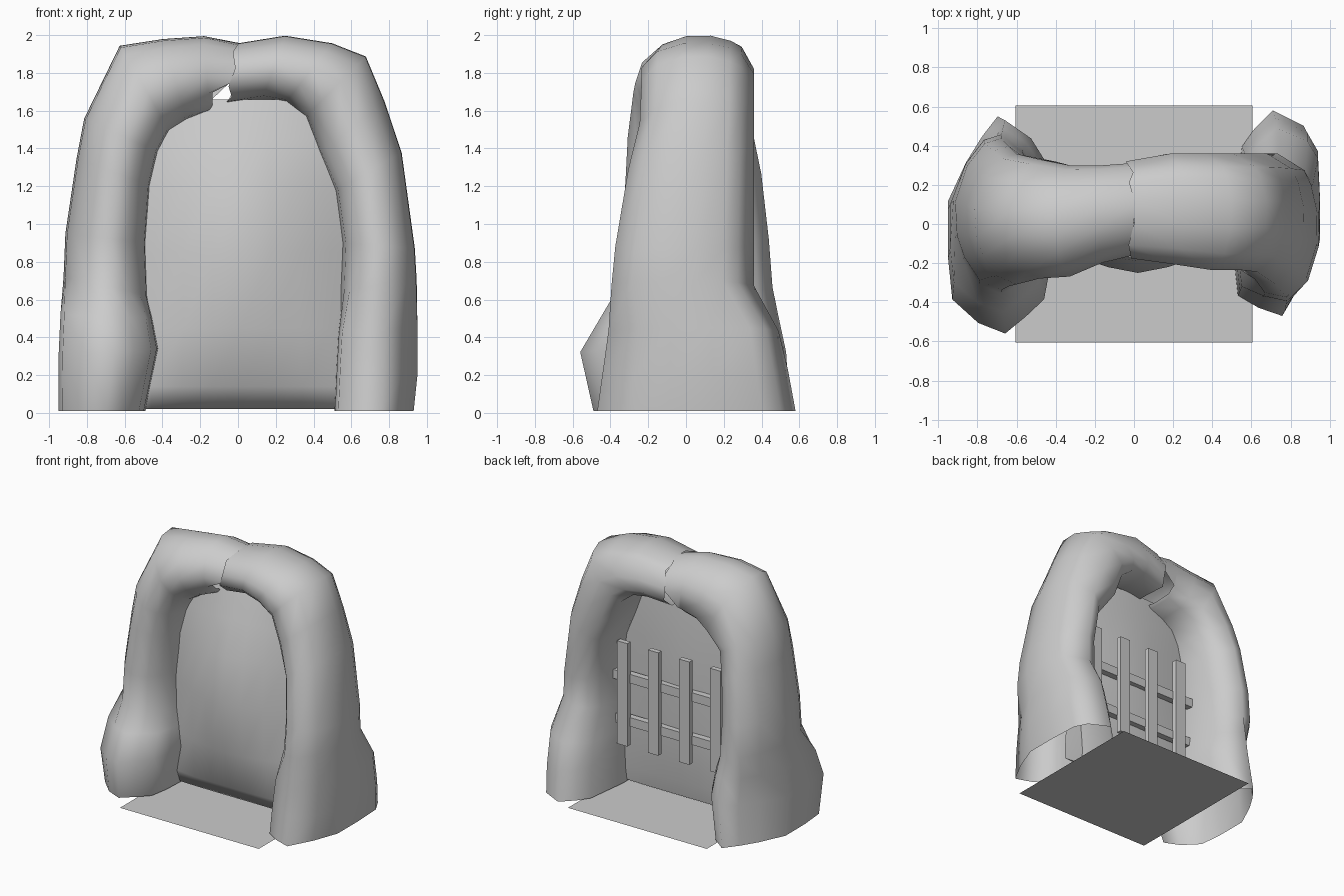
import bpy, bmesh, math
from mathutils import Vector

old = bpy.data.objects.get("Cube")
if old:
    bpy.data.objects.remove(old, do_unlink=True)

stone = bpy.data.materials.new("plain_grey")
stone.use_nodes = True
grey = (0.6, 0.6, 0.6, 1)
stone.diffuse_color = grey
stone.node_tree.nodes["Principled BSDF"].inputs["Base Color"].default_value = grey


def finish(bm, name, smooth=None):
    """Turn a bmesh into a named grey object, optionally smooth shaded."""
    bmesh.ops.recalc_face_normals(bm, faces=bm.faces)
    mesh = bpy.data.meshes.new(name)
    bm.to_mesh(mesh)
    bm.free()
    mesh.materials.append(stone)
    obj = bpy.data.objects.new(name, mesh)
    bpy.context.collection.objects.link(obj)
    if smooth:
        bpy.ops.object.select_all(action='DESELECT')
        obj.select_set(True)
        bpy.context.view_layer.objects.active = obj
        bpy.ops.object.shade_smooth_by_angle(angle=math.radians(smooth))


def skin(bm, loops):
    """Join matching closed loops of points with quads."""
    rows = [[bm.verts.new(p) for p in loop] for loop in loops]
    for low, high in zip(rows, rows[1:]):
        n = len(low)
        for i in range(n):
            j = (i + 1) % n
            bm.faces.new((low[i], low[j], high[j], high[i]))
    return rows


def arch_half(name, foot, rings, roundness, notch=None):
    """Tube through rings of (inner x, inner z, outer x, outer z, front y, back y).

    The foot section runs inner to outer, then front to back, from -1 to 1."""
    loops = []
    for ix, iz, ox, oz, front, back in rings:
        inner, outer = Vector((ix, 0, iz)), Vector((ox, 0, oz))
        mid = (inner + outer) / 2 + Vector((0, (front + back) / 2, 0))
        arm, depth = (outer - inner) / 2, Vector((0, (back - front) / 2, 0))
        loop = []
        for u, v in foot:
            # Irregular feet, rounded legs, crown with a squarer lower back edge
            if oz > .6:
                p = roundness if u > 0 else 5 if oz > 1.6 and v > 0 else 2
                d = (abs(u) ** p + abs(v) ** p) ** (1 / p)
                u, v = u / d, v / d
            loop.append(mid + arm * u + depth * v)
        loops.append(loop)
    # Broken, ragged end at the crown
    for k, p in enumerate(loops[-1]):
        p.x += 0.012 * (-1) ** k
        if notch and p.z < 1.73:
            p.x = notch
    bm = bmesh.new()
    skin(bm, loops)
    finish(bm, name, 100)


# Two halves of the stone arch, open at foot and crown
arch_half("arch_right_half", [
    (1, .17), (.6, .55), (.25, .8), (-.1, 1), (-.6, .83), (-.87, .62), (-1, 0),
    (-.96, -.4), (-.85, -.68), (-.5, -.84), (-.1, -1), (.42, -.9), (.92, -.68), (1, -.3),
], [
    (-.49, .01, -.95, .01, -.49, .55),
    (-.42, .34, -.95, .3, -.56, .53),
    (-.45, .5, -.94, .52, -.45, .49),
    (-.47, .62, -.93, .72, -.36, .46),
    (-.48, .9, -.92, .95, -.34, .44),
    (-.46, 1.2, -.86, 1.35, -.32, .4),
    (-.42, 1.38, -.82, 1.56, -.31, .36),
    (-.36, 1.49, -.63, 1.95, -.28, .33),
    (-.27, 1.55, -.4, 1.985, -.27, .3),
    (-.15, 1.59, -.18, 2, -.2, .3),
    (-.03, 1.61, .01, 1.96, -.16, .31),
], roundness=1.7, notch=-.135)

arch_half("arch_left_half", [
    (1, .2), (.95, .66), (.7, .85), (-.05, 1), (-.5, .82), (-.8, .65), (-1, 0),
    (-.98, -.5), (-.9, -.8), (-.4, -.92), (.18, -1), (.65, -.65), (1, -.27),
], [
    (.51, .01, .93, .01, -.47, .58),
    (.52, .25, .95, .2, -.44, .54),
    (.53, .42, .95, .45, -.41, .49),
    (.54, .65, .95, .7, -.4, .36),
    (.55, .9, .94, .87, -.38, .36),
    (.51, 1.17, .87, 1.38, -.31, .36),
    (.42, 1.37, .78, 1.65, -.25, .36),
    (.35, 1.56, .68, 1.89, -.24, .36),
    (.25, 1.64, .5, 1.96, -.24, .36),
    (.13, 1.66, .25, 2, -.21, .36),
    (-.05, 1.63, -.01, 1.96, -.18, .32),
], roundness=2)

# Bulging panel that fills the opening: height, half width, front y, back y, fullness
EDGE = -.01
panel_rows = [
    (.02, .64, -.03, .01, 5),
    (.14, .64, -.12, .03, 5),
    (.45, .62, -.2, .05, 2),
    (.85, .62, -.25, .06, 1.5),
    (1.2, .58, -.19, .05, 1.5),
    (1.45, .52, -.1, .03, 2),
    (1.66, .36, -.02, .01, 2),
]
steps = [i / 4 for i in range(-4, 5)]
loops = []
for z, half, front, back, full in panel_rows:
    def bulge(s, y):
        return Vector((.02 + half * s, EDGE + (y - EDGE) * (1 - abs(s) ** full), z))
    loops.append([bulge(s, front) for s in steps]
                 + [bulge(s, back) for s in steps[-2:0:-1]])
bm = bmesh.new()
rows = skin(bm, loops)
bm.faces.new(rows[0])
bm.faces.new(rows[-1])
finish(bm, "door_panel", 60)


# Wooden lattice behind the panel
def bar(name, center, size):
    bm = bmesh.new()
    bmesh.ops.create_cube(bm, size=1)
    for v in bm.verts:
        v.co = Vector(c + a * b for c, a, b in zip(center, v.co, size))
    finish(bm, name)


for i in range(4):
    bar(f"lattice_upright_{i + 1}", (.465 - .27 * i, .11, .755), (.09, .04, .81))
for i, z in enumerate((.53, .87)):
    bar(f"lattice_rail_{i + 1}", (.01, .07, z), (1.15, .05, .07))

# Square ground sheet
bm = bmesh.new()
bmesh.ops.create_grid(bm, x_segments=1, y_segments=1, size=.605)
finish(bm, "floor_sheet")
